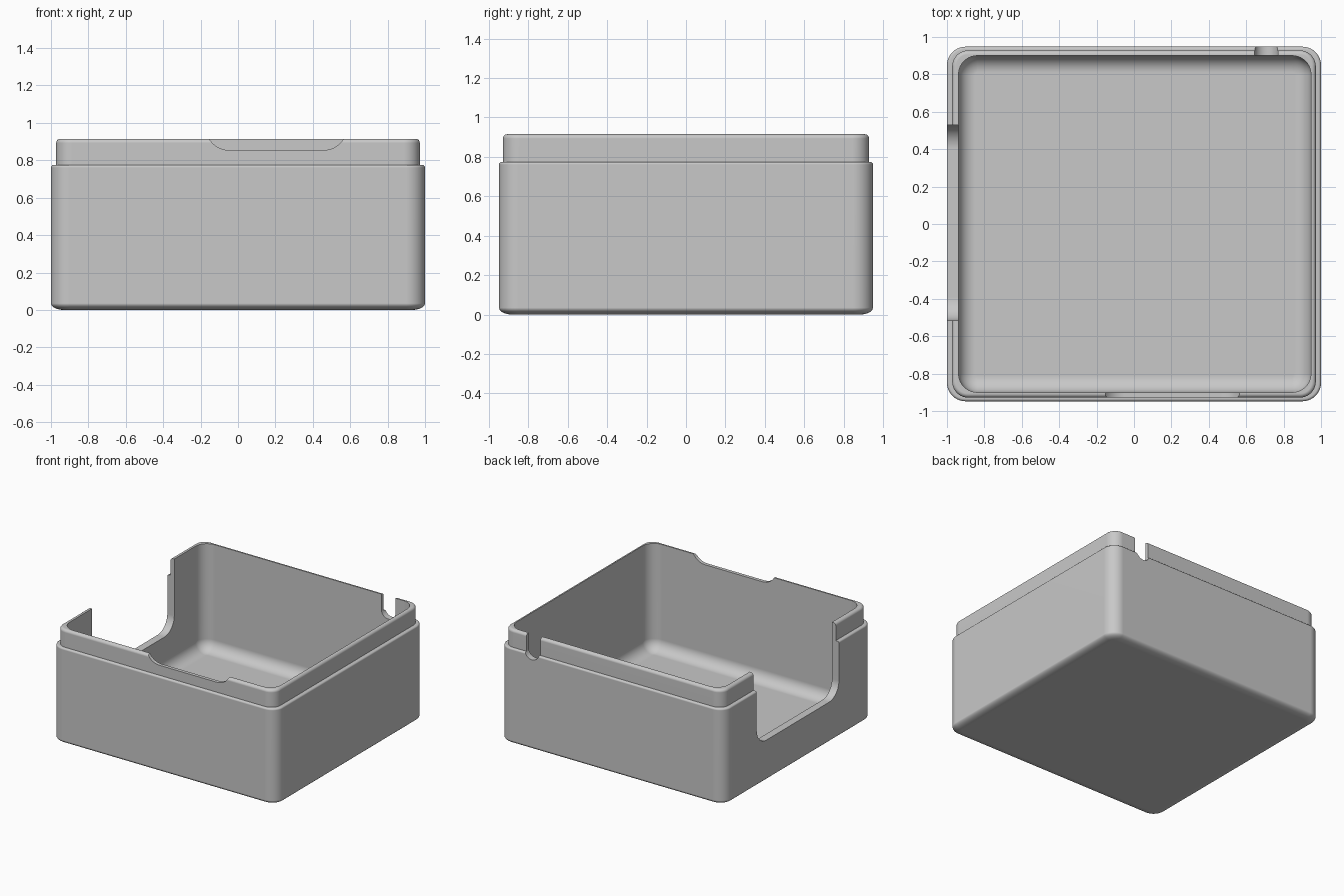
import bpy, bmesh, math

if "Cube" in bpy.data.objects:
    bpy.data.objects.remove(bpy.data.objects["Cube"])

SEG = 10  # segments per quarter round


def ring(bm, x0, x1, hy, r, z):
    """Rounded-rectangle loop of vertices at height z."""
    verts = []
    corners = [(x1 - r, hy - r), (x0 + r, hy - r), (x0 + r, -hy + r), (x1 - r, -hy + r)]
    for k, (cx, cy) in enumerate(corners):
        for i in range(SEG + 1):
            a = math.pi / 2 * (k + i / SEG)
            verts.append(bm.verts.new((cx + r * math.cos(a), cy + r * math.sin(a), z)))
    return verts


def quarter(n=8):
    return [math.pi / 2 * i / n for i in range(n + 1)]


def finish(bm, name):
    bmesh.ops.recalc_face_normals(bm, faces=bm.faces)
    me = bpy.data.meshes.new(name)
    bm.to_mesh(me)
    bm.free()
    ob = bpy.data.objects.new(name, me)
    bpy.context.collection.objects.link(ob)
    return ob


def u_cutter(name, u0, u1, zb, r, d0, d1, axis):
    """Prism with a round-cornered bottom, pushed along the given axis."""
    pts = [(u0, 1.2)]
    pts += [(u0 + r - r * math.cos(a), zb + r - r * math.sin(a)) for a in quarter(10)]
    right = [(u1 - r + r * math.cos(a), zb + r - r * math.sin(a)) for a in reversed(quarter(10))]
    if abs(right[0][0] - pts[-1][0]) < 1e-5:
        right = right[1:]
    pts += right + [(u1, 1.2)]
    bm = bmesh.new()
    ends = []
    for d in (d0, d1):
        ends.append([bm.verts.new((d, u, z) if axis == 'X' else (u, d, z)) for u, z in pts])
    bm.faces.new(ends[0])
    bm.faces.new(ends[1])
    for i in range(len(pts)):
        j = (i + 1) % len(pts)
        bm.faces.new((ends[0][i], ends[0][j], ends[1][j], ends[1][i]))
    ob = finish(bm, name)
    ob.hide_render = True
    return ob


# Box shell: loops run up the outside, over the rim and down to the floor
OUT = (-1.0, 1.0, 0.948, 0.10)
LIP = (-0.972, 0.972, 0.928, 0.085)
CAV = (-0.938, 0.946, 0.90, 0.10)
steps = []
for a in quarter():                                   # bottom edge round
    steps.append((OUT, 0.07 * (1 - math.sin(a)), 0.035 * (1 - math.cos(a))))
for a in quarter(5):                                  # shoulder round
    steps.append((OUT, 0.014 * (1 - math.cos(a)), 0.761 + 0.014 * math.sin(a)))
steps.append((LIP, 0.0, 0.775))
for a in quarter(6):                                  # rim round
    steps.append((LIP, 0.022 * (1 - math.cos(a)), 0.893 + 0.022 * math.sin(a)))
steps.append((CAV, 0.0, 0.915))
for a in quarter():                                   # floor round
    steps.append((CAV, 0.09 * (1 - math.cos(a)), 0.15 - 0.09 * math.sin(a)))

bm = bmesh.new()
loops = [ring(bm, s[0] + o, s[1] - o, s[2] - o, s[3] - o, z) for s, o, z in steps]
for lo, hi in zip(loops, loops[1:]):
    n = len(lo)
    for i in range(n):
        j = (i + 1) % n
        bm.faces.new((lo[i], lo[j], hi[j], hi[i]))
bm.faces.new(loops[0])
bm.faces.new(loops[-1])
box = finish(bm, "box_shell")

# Openings: large left window, shallow front notch, narrow back slot
cutters = [
    u_cutter("left_window_cutter", -0.515, 0.53, 0.335, 0.125, -1.2, -0.8, 'X'),
    u_cutter("front_notch_cutter", -0.17, 0.58, 0.855, 0.12, -1.2, -0.8, 'Y'),
    u_cutter("back_slot_cutter", 0.645, 0.77, 0.73, 0.0625, 0.8, 1.2, 'Y'),
]
bpy.context.view_layer.objects.active = box
box.select_set(True)
for c in cutters:
    m = box.modifiers.new(c.name, 'BOOLEAN')
    m.operation = 'DIFFERENCE'
    m.solver = 'EXACT'
    m.object = c
    bpy.ops.object.modifier_apply(modifier=m.name)
    bpy.data.objects.remove(c)

# Plain grey, smooth rounds with crisp edges
grey = bpy.data.materials.new("plain_grey")
grey.diffuse_color = (0.58, 0.58, 0.58, 1)
grey.use_nodes = True
grey.node_tree.nodes["Principled BSDF"].inputs["Base Color"].default_value = grey.diffuse_color
box.data.materials.clear()
box.data.materials.append(grey)
bpy.ops.object.shade_smooth_by_angle(angle=math.radians(30))
wn = box.modifiers.new("weighted_normals", 'WEIGHTED_NORMAL')
wn.keep_sharp = True
